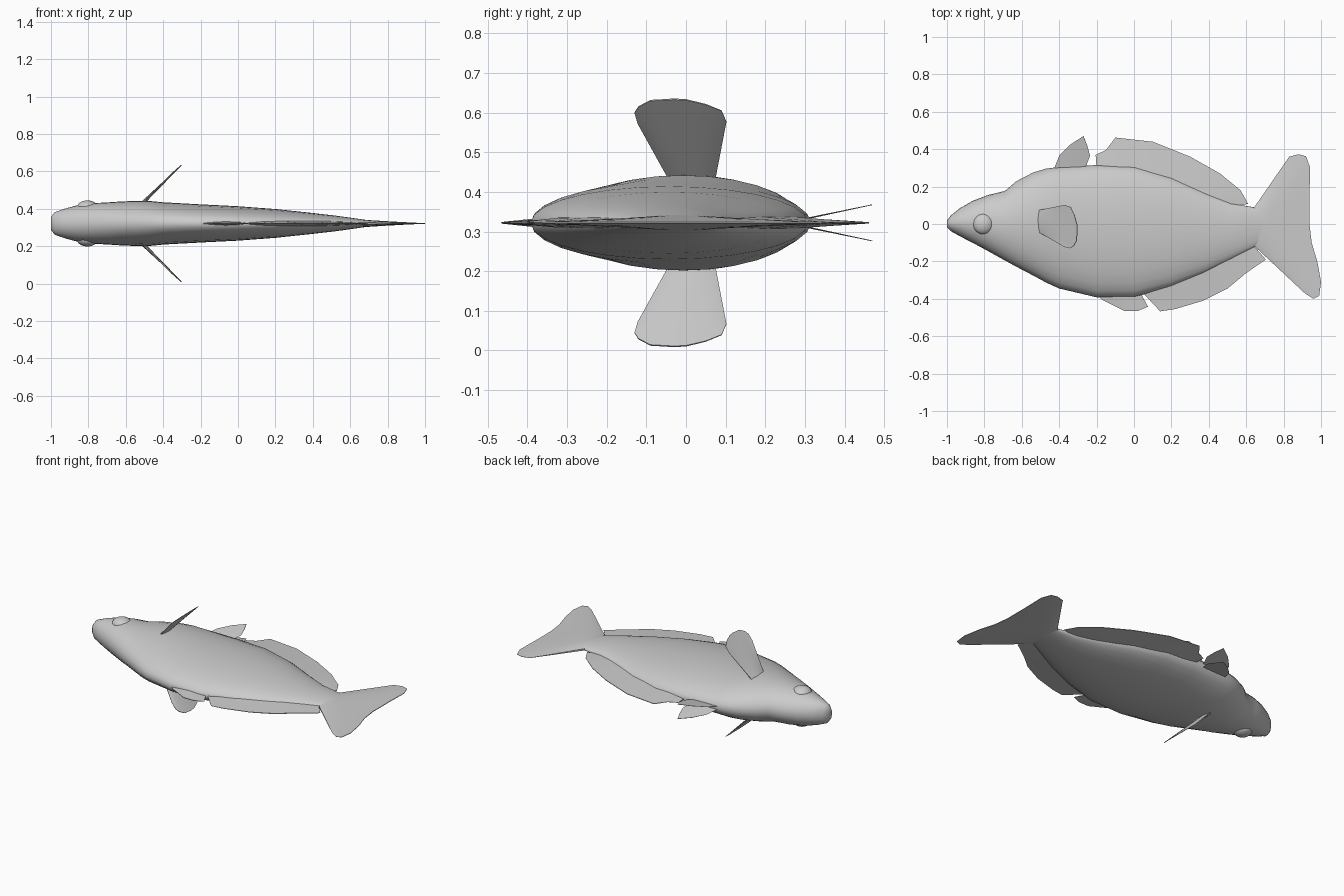
import bpy, math
from mathutils import Vector

if "Cube" in bpy.data.objects:
    bpy.data.objects.remove(bpy.data.objects["Cube"])

ZC = 0.322  # height of the fish's plane of symmetry


def make(name, verts, faces):
    me = bpy.data.meshes.new(name)
    me.from_pydata(verts, [], faces)
    ob = bpy.data.objects.new(name, me)
    bpy.context.collection.objects.link(ob)
    bpy.context.view_layer.objects.active = ob
    for o in bpy.context.selected_objects:
        o.select_set(False)
    ob.select_set(True)
    bpy.ops.object.mode_set(mode='EDIT')
    bpy.ops.mesh.select_all(action='SELECT')
    bpy.ops.mesh.normals_make_consistent(inside=False)
    bpy.ops.object.mode_set(mode='OBJECT')
    bpy.ops.object.shade_smooth_by_angle(angle=math.radians(50))
    return ob


def sheet(name, root, tip, offset, t_root, t_tip=0.002, rows=4, cup=0.0):
    """Closed thin fin lofted from root points to tip points, thickened along offset."""
    n, off = len(root), Vector(offset).normalized()
    verts, faces = [], []
    for side in (1, -1):
        for r in range(rows + 1):
            f = r / rows
            for i in range(n):
                s = i / (n - 1)
                p = Vector(root[i]).lerp(Vector(tip[i]), f)
                t = (t_root + (t_tip - t_root) * f) * (0.25 + 0.75 * math.sin(math.pi * s))
                p += off * (side * t - cup * f * math.sin(math.pi * s))
                verts.append(p)
    half = n * (rows + 1)
    for r in range(rows):
        for i in range(n - 1):
            a = r * n + i
            q = (a, a + 1, a + n + 1, a + n)
            faces += [q, tuple(v + half for v in reversed(q))]
    rim = ([i for i in range(n)] + [r * n + n - 1 for r in range(1, rows + 1)]
           + [rows * n + i for i in range(n - 2, -1, -1)] + [r * n for r in range(rows - 1, 0, -1)])
    for a, b in zip(rim, rim[1:] + rim[:1]):
        faces.append((a, b, b + half, a + half))
    return make(name, verts, faces)


def flat(points):
    return [(x, y, ZC) for x, y in points]


# Body: lofted sections as (x, upper edge, lower edge, half thickness)
sections = [(-1, .018, -.018, .035), (-.98, .045, -.038, .06), (-.93, .085, -.066, .078),
            (-.86, .125, -.102, .097), (-.78, .155, -.145, .108), (-.69, .177, -.195, .113),
            (-.63, .228, -.228, .117), (-.54, .275, -.275, .121), (-.47, .296, -.313, .12),
            (-.4, .305, -.345, .113), (-.2, .315, -.392, .102), (0, .308, -.392, .092),
            (.2, .25, -.335, .077), (.38, .168, -.262, .058), (.52, .11, -.19, .042),
            (.65, .088, -.12, .024), (.78, .06, -.09, .004)]
N = 28
verts, faces = [], []
for x, top, bot, h in sections:
    mid, ry = (top + bot) / 2, (top - bot) / 2
    for k in range(N):
        a = 2 * math.pi * k / N
        verts.append((x, mid + ry * math.cos(a), ZC + h * math.sin(a)))
for s in range(len(sections) - 1):
    for k in range(N):
        a, b = s * N + k, s * N + (k + 1) % N
        faces.append((a, b, b + N, a + N))
faces += [tuple(range(N)), tuple(range(len(verts) - N, len(verts)))]
make("body", verts, faces)

# Tail fin
tail_tip = [(.83, .36), (.88, .373), (.92, .362), (.942, .3), (.938, .15), (.938, 0), (.95, -.1),
            (.98, -.2), (1, -.31), (.99, -.385), (.96, -.4), (.915, -.372)]
tail_root = [(.64, .085 - .2 * i / 11) for i in range(12)]
sheet("tail_fin", flat(tail_root), flat(tail_tip), (0, 0, 1), .022, rows=6)

# Long dorsal fin
sheet("dorsal_fin",
      flat([(-.2, .29), (-.15, .29), (-.1, .28), (.1, .26), (.3, .18), (.43, .12), (.48, .09), (.5, .085)]),
      flat([(-.205, .37), (-.15, .395), (-.1, .462), (.1, .44), (.3, .36), (.46, .27), (.57, .18), (.61, .108)]),
      (0, 0, 1), .016)

# Anal fin
sheet("anal_fin",
      flat([(.03, -.35), (.1, -.34), (.2, -.31), (.35, -.24), (.45, -.2), (.55, -.15), (.64, -.115)]),
      flat([(.14, -.467), (.22, -.455), (.37, -.41), (.5, -.345), (.59, -.27), (.66, -.22), (.705, -.19)]),
      (0, 0, 1), .016)

# Small pelvic fin
sheet("pelvic_fin",
      flat([(-.2, -.38), (-.13, -.37), (-.07, -.37), (0, -.36), (.03, -.36)]),
      flat([(-.17, -.405), (-.1, -.44), (-.05, -.466), (.02, -.465), (.075, -.442)]),
      (0, 0, 1), .012)

for side, tag in ((1, "upper"), (-1, "lower")):
    # Pectoral fin: outline in (y, height above the symmetry plane), sweeping backwards
    def pec(points):
        return [(-.5 + .97 * (h - .12), y, ZC + side * h) for y, h in points]
    sheet("pectoral_fin_" + tag,
          pec([(.072 - .11 * i / 8, .1) for i in range(9)]),
          pec([(.102, .255), (.09, .285), (.05, .303), (0, .316), (-.03, .318), (-.09, .314),
               (-.12, .297), (-.13, .28), (-.122, .25)]),
          (-1, 0, side), .01, cup=.008)

    # Front dorsal membrane: one leaf of a narrow V
    def leaf(points):
        return [(x, y, ZC + side * (.012 + .21 * (y - .31))) for x, y in points]
    sheet("front_dorsal_" + tag,
          leaf([(-.43, .29), (-.38, .3), (-.33, .3), (-.29, .3), (-.26, .3)]),
          leaf([(-.4, .365), (-.34, .425), (-.27, .47), (-.25, .42), (-.235, .365)]),
          (0, -.2, side), .002, .001)

    # Eye
    bpy.ops.mesh.primitive_uv_sphere_add(segments=24, ring_count=14, radius=.056,
                                         location=(-.805, 0, ZC + side * .086))
    eye = bpy.context.object
    eye.name = "eye_" + tag
    eye.scale.z = .66
    bpy.ops.object.shade_smooth()
